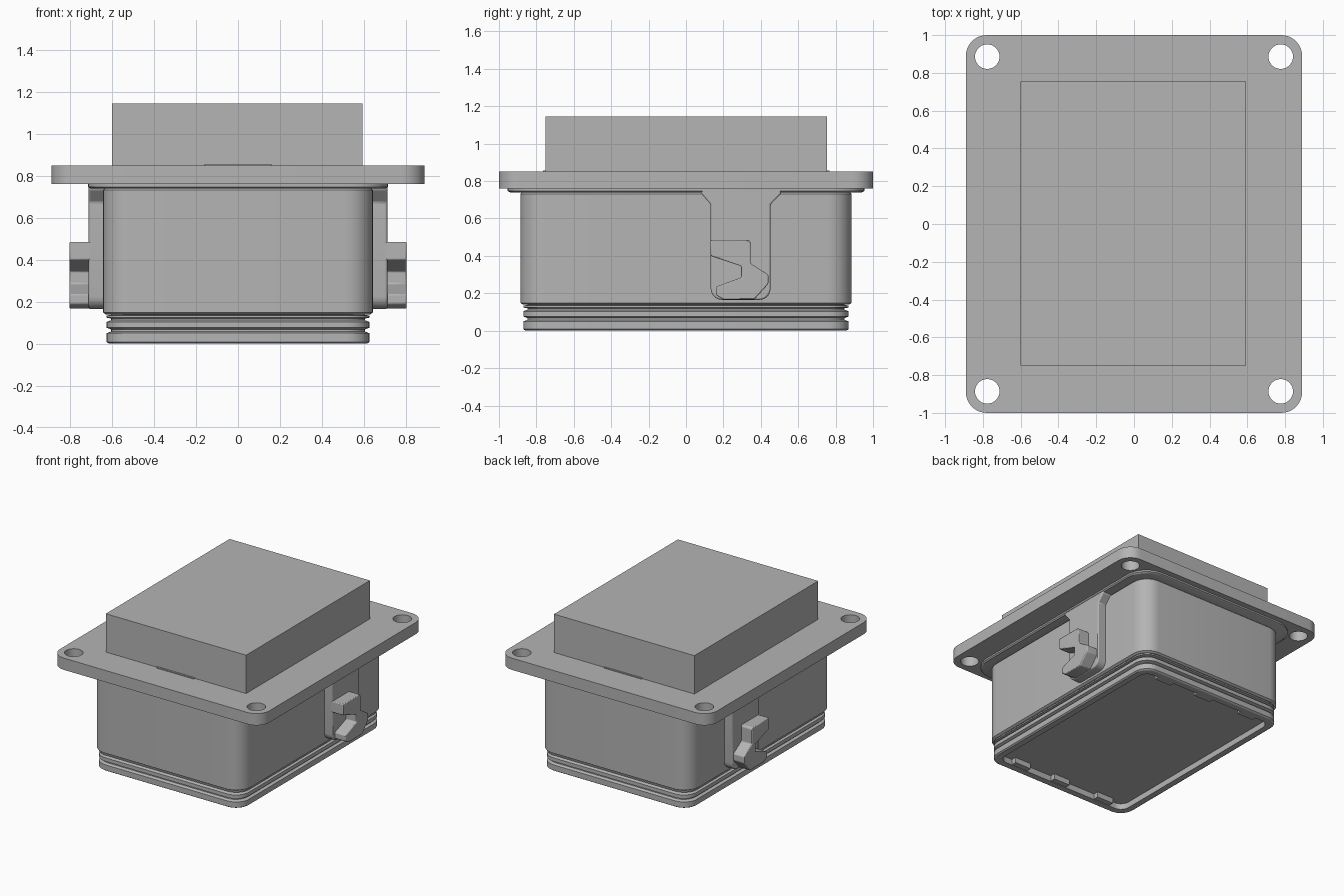
import bpy, bmesh, math
from mathutils import Vector

cube = bpy.data.objects.get("Cube")
if cube:
    bpy.data.objects.remove(cube, do_unlink=True)

grey = bpy.data.materials.new("plain grey")
grey.use_nodes = True
colour = (0.46, 0.46, 0.46, 1)
grey.diffuse_color = colour
grey.node_tree.nodes["Principled BSDF"].inputs["Base Color"].default_value = colour


def finish(name, bm, smooth=True):
    bmesh.ops.recalc_face_normals(bm, faces=bm.faces)
    mesh = bpy.data.meshes.new(name)
    bm.to_mesh(mesh)
    bm.free()
    obj = bpy.data.objects.new(name, mesh)
    bpy.context.collection.objects.link(obj)
    mesh.materials.append(grey)
    bpy.ops.object.select_all(action='DESELECT')
    obj.select_set(True)
    bpy.context.view_layer.objects.active = obj
    if smooth:
        bpy.ops.object.shade_smooth_by_angle(angle=math.radians(30))
    return obj


def rounded_rect(hx, hy, r, steps=8):
    points = []
    for corner, (sx, sy) in enumerate(((1, 1), (-1, 1), (-1, -1), (1, -1))):
        for i in range(steps + 1):
            a = math.pi / 2 * (corner + i / steps)
            points.append((sx * (hx - r) + r * math.cos(a),
                           sy * (hy - r) + r * math.sin(a)))
    return points


def loft(name, levels):
    """Stack rounded rectangles given as (z, half x, half y, radius)."""
    bm = bmesh.new()
    rings = [[bm.verts.new((x, y, z)) for x, y in rounded_rect(hx, hy, r)]
             for z, hx, hy, r in levels]
    for low, high in zip(rings, rings[1:]):
        for i in range(len(low)):
            j = (i + 1) % len(low)
            bm.faces.new((low[i], low[j], high[j], high[i]))
    bm.faces.new(rings[0][::-1])
    bm.faces.new(rings[-1])
    return finish(name, bm)


def box(name, low, high):
    low, high = Vector(low), Vector(high)
    bm = bmesh.new()
    bmesh.ops.create_cube(bm, size=1)
    bmesh.ops.scale(bm, vec=high - low, verts=bm.verts)
    bmesh.ops.translate(bm, vec=(low + high) / 2, verts=bm.verts)
    return finish(name, bm, smooth=False)


def side_prism(name, outline, x0, x1, bevel):
    """Extrude a (y, z) outline along x and mirror it to the other side."""
    bm = bmesh.new()
    face = bm.faces.new([bm.verts.new((x0, y, z)) for y, z in outline])
    new = bmesh.ops.extrude_face_region(bm, geom=[face])["geom"]
    bmesh.ops.translate(bm, vec=(x1 - x0, 0, 0),
                        verts=[v for v in new if isinstance(v, bmesh.types.BMVert)])
    obj = finish(name, bm)
    mod = obj.modifiers.new("soft edges", 'BEVEL')
    mod.width, mod.segments = bevel, 2
    mod.limit_method = 'ANGLE'
    mod = obj.modifiers.new("other side", 'MIRROR')
    mod.use_axis[0] = True
    return obj


# Mounting flange with four screw holes
flange = loft("flange", [(0.76, 0.89, 1, 0.11), (0.85, 0.89, 1, 0.11)])
bm = bmesh.new()
for sx in (-1, 1):
    for sy in (-1, 1):
        made = bmesh.ops.create_cone(bm, cap_ends=True, segments=32, radius1=0.065,
                                     radius2=0.065, depth=0.4)
        bmesh.ops.translate(bm, vec=(sx * 0.777, sy * 0.886, 0.8), verts=made["verts"])
cutter = finish("hole_cutter", bm)
cutter.hide_render = True
bpy.context.view_layer.objects.active = flange
cut = flange.modifiers.new("holes", 'BOOLEAN')
cut.object = cutter
cut.solver = 'EXACT'
bpy.ops.object.modifier_apply(modifier=cut.name)
bpy.data.objects.remove(cutter, do_unlink=True)

# Raised block on the flange, with a narrow lip at its front and back
box("top_block", (-0.6, -0.75, 0.84), (0.594, 0.755, 1.145))
for name, y in (("front_lip", -0.757), ("back_lip", 0.759)):
    box(name, (-0.16, y - 0.007, 0.84), (0.16, y + 0.007, 0.856))

# Seal under the flange
loft("seal", [(0.74, 0.705, 0.94, 0.17), (0.748, 0.715, 0.955, 0.18),
              (0.765, 0.715, 0.955, 0.18)])

# Main housing
loft("housing", [(0.14, 0.63, 0.873, 0.12), (0.148, 0.643, 0.885, 0.13),
                 (0.732, 0.643, 0.885, 0.13), (0.742, 0.633, 0.875, 0.12),
                 (0.765, 0.633, 0.875, 0.12)])

# Ribbed base with a shallow hollow below
ribs = [(0.045, 0.57, 0.81, 0.07), (0, 0.57, 0.81, 0.07), (0, 0.615, 0.858, 0.1)]
for low, high in ((0, 0.058), (0.068, 0.112), (0.12, 0.138)):
    e = 0.008 if high - low > 0.03 else 0.004
    if low:
        ribs.append((low, 0.605, 0.848, 0.1))
    ribs += [(low + e, 0.626, 0.87, 0.11), (high - e, 0.626, 0.87, 0.11),
             (high, 0.605, 0.848, 0.1)]
ribs.append((0.15, 0.605, 0.848, 0.1))
loft("ribbed_base", ribs)

# Small clips inside the base rim
for sy, side in ((-1, "front"), (1, "back")):
    for x in (-0.38, 0.02, 0.38):
        y0, y1 = sorted((sy * 0.77, sy * 0.82))
        box(side + "_rim_clip", (x - 0.07, y0, 0.004), (x + 0.07, y1, 0.05))

# Latch supports, flared at the top and rounded at the bottom
support = [(0.08, 0.755), (0.08, 0.735), (0.132, 0.675)]
for cy, start in ((0.192, math.pi), (0.392, 1.5 * math.pi)):
    for i in range(6):
        a = start + i * math.pi / 10
        support.append((cy + 0.06 * math.cos(a), 0.225 + 0.06 * math.sin(a)))
support += [(0.452, 0.675), (0.51, 0.735), (0.51, 0.755)]
side_prism("latch_supports", support, 0.6, 0.712, 0.008)

# Hooked latch catches
hook = [(0.132, 0.485), (0.335, 0.485), (0.345, 0.475), (0.345, 0.36),
        (0.44, 0.3), (0.44, 0.25), (0.365, 0.167), (0.2, 0.167),
        (0.16, 0.19), (0.16, 0.235), (0.295, 0.285), (0.295, 0.345),
        (0.132, 0.4)]
side_prism("latch_hooks", hook, 0.69, 0.803, 0.006)
